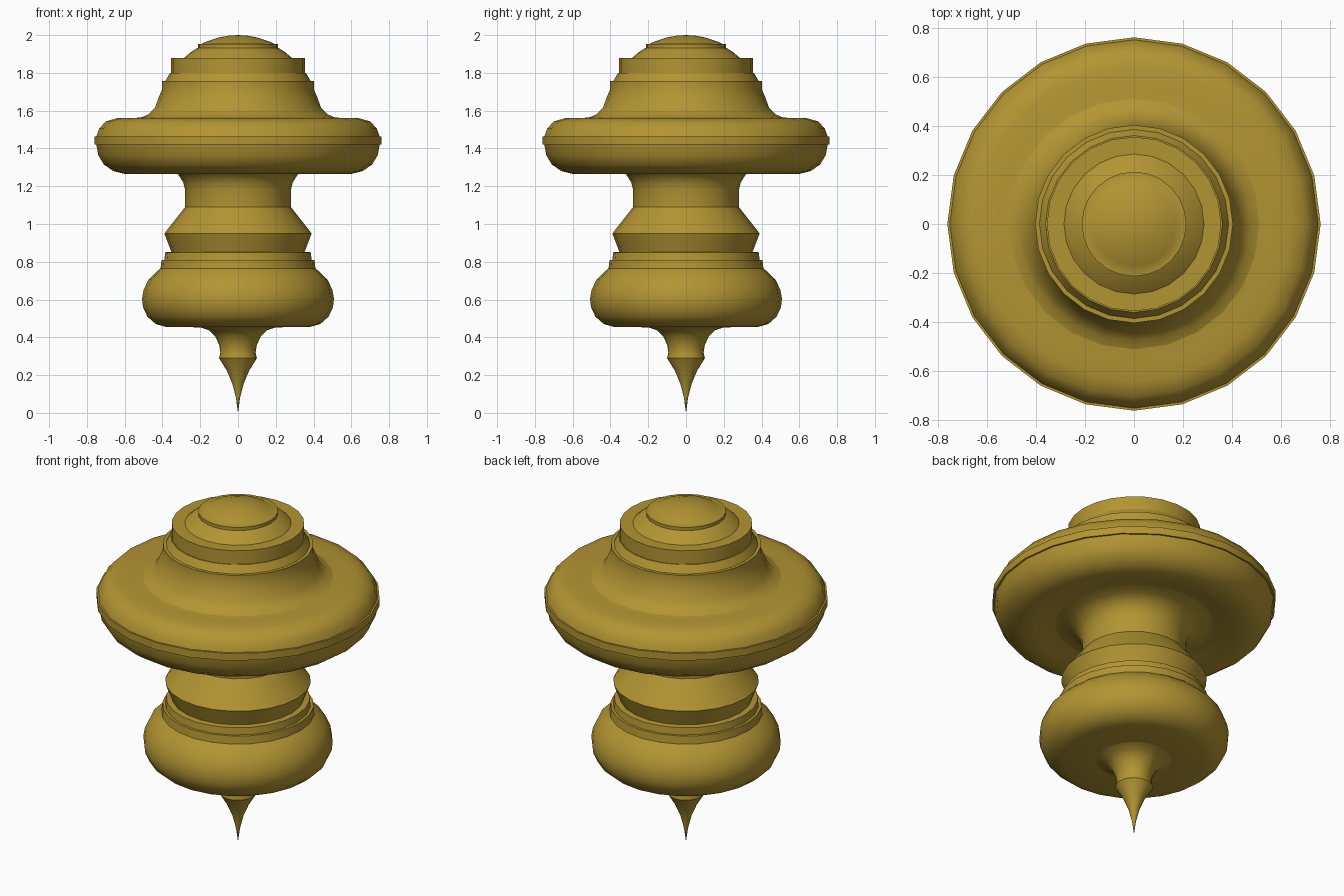
import bpy
import bmesh
import math

SIDES = 24

gold = bpy.data.materials.new("antique_gold")
gold.diffuse_color = (0.45, 0.30, 0.033, 1.0)


def lathe(name, profile):
    """Revolve (radius, height) points, listed bottom to top, around z."""
    bm = bmesh.new()
    rings = []
    for r, z in profile:
        if r == 0:
            rings.append([bm.verts.new((0, 0, z))] * SIDES)
        else:
            rings.append([bm.verts.new((r * math.cos(a), r * math.sin(a), z))
                          for a in (2 * math.pi * i / SIDES for i in range(SIDES))])
    for low, high in zip(rings, rings[1:]):
        for i in range(SIDES):
            j = (i + 1) % SIDES
            loop = []
            for v in (low[i], low[j], high[j], high[i]):
                if v not in loop:
                    loop.append(v)
            bm.faces.new(loop)
    mesh = bpy.data.meshes.new(name)
    bm.to_mesh(mesh)
    bm.free()
    mesh.materials.append(gold)
    obj = bpy.data.objects.new(name, mesh)
    bpy.context.collection.objects.link(obj)
    bpy.context.view_layer.objects.active = obj
    obj.select_set(True)
    bpy.ops.object.shade_smooth_by_angle(angle=math.radians(32))
    obj.select_set(False)
    return obj


# Needle point and the cove above it
lathe("bottom_spike", [
    (0, 0), (0.011, 0.08), (0.03, 0.155), (0.06, 0.225), (0.10, 0.29),
    (0.093, 0.32), (0.10, 0.36), (0.12, 0.405), (0.155, 0.438), (0.20, 0.453)])

# Rounded lower bulb with stepped collar
lathe("lower_bulb", [
    (0.20, 0.453), (0.38, 0.455), (0.435, 0.47), (0.48, 0.51), (0.503, 0.56),
    (0.508, 0.605), (0.50, 0.65), (0.475, 0.705), (0.435, 0.745), (0.41, 0.765),
    (0.405, 0.81), (0.39, 0.81), (0.385, 0.85), (0.353, 0.853)])

# Angular ring and flared neck
lathe("neck", [
    (0.353, 0.853), (0.39, 0.95), (0.28, 1.09), (0.28, 1.18),
    (0.29, 1.22), (0.315, 1.26), (0.36, 1.285), (0.42, 1.295)])

# Wide rounded disc with a thin band round its rim
lathe("wide_disc", [
    (0.42, 1.295), (0.47, 1.29), (0.53, 1.27), (0.60, 1.265), (0.66, 1.28),
    (0.71, 1.315), (0.74, 1.365), (0.75, 1.42), (0.76, 1.42), (0.76, 1.463),
    (0.75, 1.463), (0.735, 1.505), (0.70, 1.543), (0.64, 1.56), (0.56, 1.56),
    (0.51, 1.565)])

# Stepped crown and shallow dome
lathe("crown", [
    (0.51, 1.565), (0.475, 1.58), (0.44, 1.615), (0.42, 1.67), (0.403, 1.71),
    (0.403, 1.757), (0.385, 1.757), (0.36, 1.80), (0.355, 1.80), (0.355, 1.88),
    (0.285, 1.88), (0.25, 1.91), (0.213, 1.933), (0.213, 1.952), (0.195, 1.952),
    (0.17, 1.965), (0.10, 1.988), (0.05, 1.997), (0, 2.0)])
